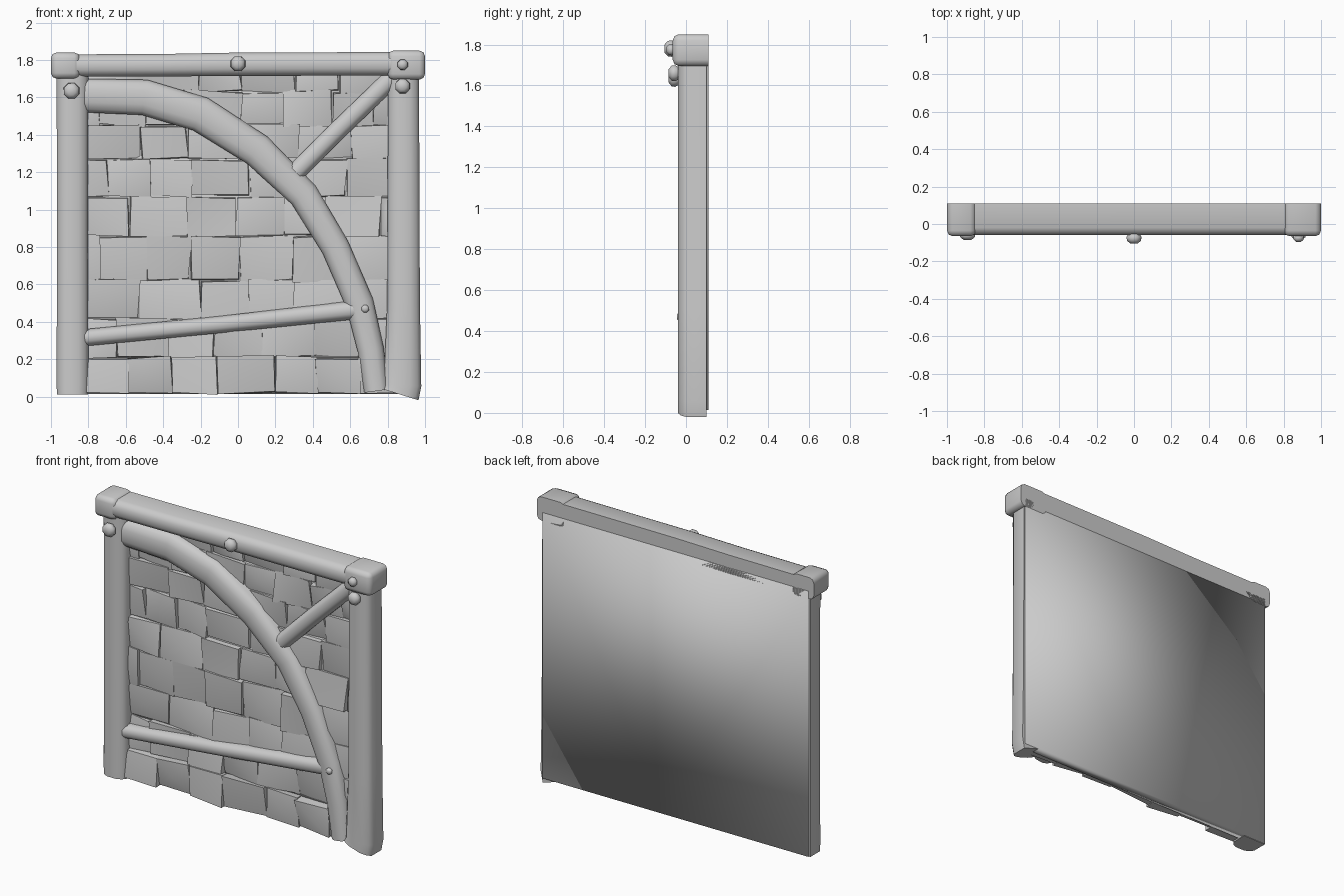
import bpy, bmesh, math, random
from mathutils import Vector

random.seed(7)
if "Cube" in bpy.data.objects:
    bpy.data.objects.remove(bpy.data.objects["Cube"])

GREY = (0.6, 0.6, 0.6, 1)
mat = bpy.data.materials.new("plain grey")
mat.use_nodes = True
mat.diffuse_color = GREY
mat.node_tree.nodes["Principled BSDF"].inputs["Base Color"].default_value = GREY
BACK = 0.11


def finish(bm, name, angle=50):
    bmesh.ops.recalc_face_normals(bm, faces=bm.faces)
    mesh = bpy.data.meshes.new(name)
    bm.to_mesh(mesh)
    bm.free()
    mesh.materials.append(mat)
    ob = bpy.data.objects.new(name, mesh)
    bpy.context.collection.objects.link(ob)
    bpy.ops.object.select_all(action="DESELECT")
    ob.select_set(True)
    bpy.context.view_layer.objects.active = ob
    bpy.ops.object.shade_smooth_by_angle(angle=math.radians(angle))
    return ob


def timber(name, path, front, back=0.10, bulge=0.04):
    """Rounded-front beam swept along (x, z, width) points."""
    bm = bmesh.new()
    section = [(-1, back), (-1, front + bulge), (-0.8, front + bulge * 0.4), (-0.4, front),
               (0.4, front), (0.8, front + bulge * 0.4), (1, front + bulge), (1, back)]
    rings = []
    for i, (x, z, w) in enumerate(path):
        a, b = path[max(i - 1, 0)], path[min(i + 1, len(path) - 1)]
        d = Vector((b[0] - a[0], b[1] - a[1])).normalized()
        rings.append([bm.verts.new((x - d.y * s * w / 2, y, z + d.x * s * w / 2))
                      for s, y in section])
    n = len(section)
    for r, q in zip(rings, rings[1:]):
        for k in range(n):
            bm.faces.new((r[k], r[(k + 1) % n], q[(k + 1) % n], q[k]))
    bm.faces.new(rings[0])
    bm.faces.new(rings[-1])
    return finish(bm, name)


def block(name, x0, x1, y0, y1, z0, z1, bevel):
    bm = bmesh.new()
    bmesh.ops.create_cube(bm, size=1)
    for v in bm.verts:
        v.co = ((x0 + x1) / 2 + v.co.x * (x1 - x0), (y0 + y1) / 2 + v.co.y * (y1 - y0),
                (z0 + z1) / 2 + v.co.z * (z1 - z0))
    # keep the back square, round everything else
    edges = [e for e in bm.edges if any(v.co.y < y1 - 0.001 for v in e.verts)]
    bmesh.ops.bevel(bm, geom=edges, offset=bevel, segments=2, affect="EDGES", profile=0.5)
    return finish(bm, name)


def bolt(name, x, y, z, r, depth):
    """Squat eight-sided peg with a domed head."""
    bm = bmesh.new()
    rings = []
    for t, k in ((0, 0.75), (0.35, 1), (0.7, 0.95), (1, 0.5)):
        rings.append([bm.verts.new((x + r * k * math.cos(a * math.pi / 4 + 0.4), y - depth * t,
                                    z + r * k * math.sin(a * math.pi / 4 + 0.4)))
                      for a in range(8)])
    for p, q in zip(rings, rings[1:]):
        for a in range(8):
            bm.faces.new((p[a], p[(a + 1) % 8], q[(a + 1) % 8], q[a]))
    bm.faces.new(rings[0])
    bm.faces.new(rings[-1])
    finish(bm, name)


# Back plate: smooth shaded fan meeting at the middle of the bottom edge
bm = bmesh.new()
outline = [(0.1, 0.015), (0.96, 0.015), (0.96, 1.75), (-0.96, 1.75), (-0.96, 0.015)]
rear = [bm.verts.new((x, BACK, z)) for x, z in outline]
inner = [bm.verts.new((x, 0.05, z)) for x, z in outline]
for i in range(1, 4):
    bm.faces.new((rear[0], rear[i], rear[i + 1]))
    bm.faces.new((inner[0], inner[i], inner[i + 1]))
for i in range(5):
    j = (i + 1) % 5
    bm.faces.new((rear[i], rear[j], inner[j], inner[i]))
finish(bm, "back_plate", 120)

# Rough stone infill: staggered courses of tilted blocks
bm = bmesh.new()
z = 0.02
for row, h in enumerate((0.19, 0.21, 0.2, 0.24, 0.21, 0.2, 0.18, 0.18, 0.12)):
    x = -0.84 - 0.13 * (row % 2)
    while x < 0.82:
        w = random.uniform(0.22, 0.33)
        xa, xb = max(x, -0.85), min(x + w, 0.85)
        base = 0.0 if row == 0 else 0.025
        front, rear = [], []
        for cx, cz in ((xa, z), (xb, z), (xb, z + h), (xa, z + h)):
            jx, jz = random.uniform(-0.012, 0.012), random.uniform(-0.012, 0.012)
            front.append(bm.verts.new((cx + jx, base + random.uniform(-0.015, 0.028), cz + jz)))
            rear.append(bm.verts.new((cx, 0.08, cz)))
        mid = bm.verts.new(((xa + xb) / 2, base - random.uniform(0, 0.018), z + h / 2))
        for k in range(4):
            m = (k + 1) % 4
            bm.faces.new((front[k], front[m], mid))
            bm.faces.new((front[k], front[m], rear[m], rear[k]))
        bm.faces.new(rear)
        x += w
    z += h
finish(bm, "stone_infill", 45)

# Posts, top beam and its end caps
timber("right_post", [(-0.885, 0.012, 0.165), (-0.885, 0.06, 0.17), (-0.885, 0.9, 0.165),
                      (-0.885, 1.75, 0.17)], -0.04)
timber("left_post", [(0.865, 0.012, 0.21), (0.88, 0.06, 0.2), (0.885, 0.5, 0.175),
                     (0.885, 1.75, 0.165)], -0.04)
timber("top_beam", [(-0.9, 1.77, 0.12), (-0.4, 1.772, 0.12), (0, 1.777, 0.125),
                    (0.9, 1.78, 0.125)], -0.06, BACK)
block("right_cap", -1, -0.845, -0.065, BACK, 1.70, 1.84, 0.03)
block("left_cap", 0.80, 1, -0.065, BACK, 1.695, 1.85, 0.03)

# Braces and lower rail
timber("curved_brace", [(-0.82, 1.61, 0.18), (-0.5, 1.6, 0.19), (-0.2, 1.51, 0.19),
                        (0.1, 1.32, 0.18), (0.35, 1.08, 0.16), (0.52, 0.8, 0.15),
                        (0.65, 0.5, 0.15), (0.71, 0.25, 0.14), (0.74, 0.03, 0.13)], -0.03)
timber("short_brace", [(0.31, 1.2, 0.1), (0.55, 1.44, 0.1), (0.82, 1.7, 0.1)], -0.025)
timber("lower_rail", [(-0.82, 0.315, 0.09), (-0.1, 0.385, 0.09), (0.64, 0.465, 0.1)], -0.025)

# Pegs
bolt("beam_bolt", 0, -0.05, 1.78, 0.043, 0.055)
bolt("left_cap_bolt", 0.88, -0.055, 1.775, 0.03, 0.04)
bolt("right_post_bolt", -0.89, -0.035, 1.635, 0.045, 0.05)
bolt("left_post_bolt", 0.88, -0.035, 1.66, 0.042, 0.05)
bolt("rail_peg", 0.68, -0.02, 0.47, 0.022, 0.025)
